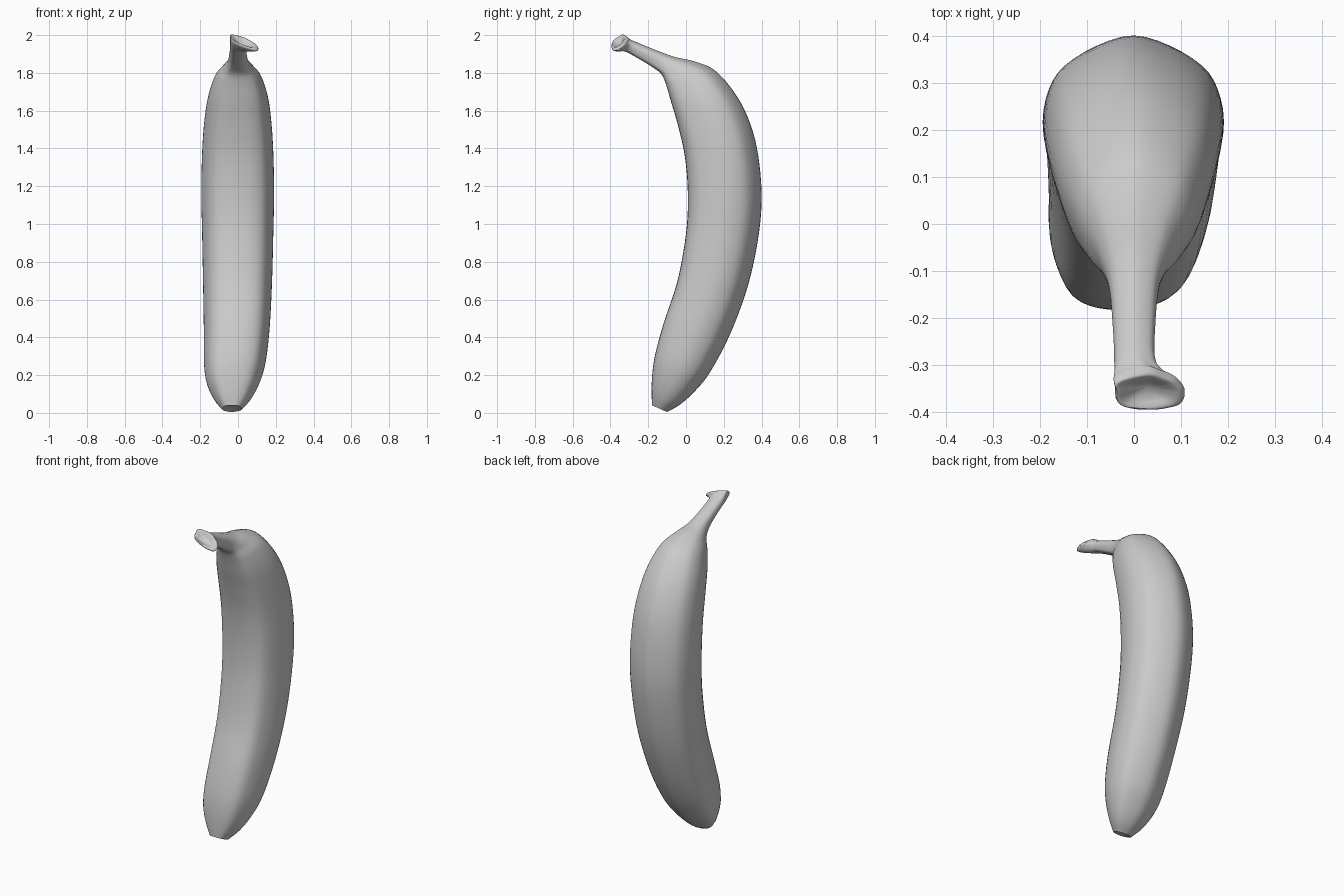
import bpy, bmesh, math, random
from mathutils import Vector

if "Cube" in bpy.data.objects:
    bpy.data.objects.remove(bpy.data.objects["Cube"])

random.seed(4)

# Stations: inner y, inner z, outer y, outer z, left x, right x, sideways tilt
BODY = [
    (-.180, .040, -.100, .005, -.085, .020, 0),
    (-.182, .110, -.030, .045, -.128, .068, 0),
    (-.179, .200, .050, .118, -.165, .112, 0),
    (-.163, .310, .130, .220, -.180, .145, 0),
    (-.120, .470, .235, .420, -.181, .167, 0),
    (-.045, .700, .330, .680, -.185, .180, 0),
    (.000, .950, .386, .950, -.190, .187, 0),
    (.010, 1.150, .400, 1.170, -.194, .191, 0),
    (-.005, 1.350, .376, 1.400, -.190, .187, 0),
    (-.042, 1.520, .325, 1.570, -.178, .176, 0),
    (-.080, 1.650, .250, 1.705, -.157, .157, 0),
    (-.108, 1.745, .150, 1.815, -.122, .122, 0),
    (-.132, 1.795, .040, 1.862, -.082, .082, 0),
    (-.180, 1.832, -.065, 1.886, -.055, .055, 0),
    (-.250, 1.875, -.190, 1.933, -.045, .045, 0),
    (-.315, 1.910, -.270, 1.966, -.042, .046, 0),
]
# Torn crown at the end of the stem, turning in to a shallow hollow
CROWN = [
    (-.355, 1.918, -.298, 1.975, -.044, .075, -.25),
    (-.393, 1.930, -.310, 1.978, -.045, .113, -.38),
    (-.394, 1.945, -.325, 1.985, -.038, .104, -.38),
    (-.375, 1.942, -.335, 1.967, -.010, .070, -.30),
]
# Half of the ridged cross-section: side, inner (-1) to outer (+1)
HALF = [(0, -1), (.42, -.96), (.74, -.78), (.93, -.36), (1, .06),
        (.93, .42), (.76, .67), (.40, .89), (0, 1)]
SECTION = HALF + [(-u, v) for u, v in HALF[-2:0:-1]]


def spline(points, steps, closed):
    """Catmull-Rom interpolation of points of any dimension."""
    n, out = len(points), []
    pick = (lambda i: points[i % n]) if closed else (lambda i: points[max(0, min(n - 1, i))])
    for i in range(n if closed else n - 1):
        a, b, c, d = (pick(i + k) for k in (-1, 0, 1, 2))
        for s in range(steps):
            t = s / steps
            out.append(tuple(.5 * (2 * q + (r - p) * t + (2 * p - 5 * q + 4 * r - w) * t * t
                                   + (3 * q - p - 3 * r + w) * t ** 3)
                             for p, q, r, w in zip(a, b, c, d)))
    if not closed:
        out.append(tuple(points[-1]))
    return out


section = spline(SECTION, 3, True)
stations = spline(BODY + CROWN, 5, False)
crown_start = (len(BODY) - 1) * 5
bumps = [random.uniform(-1, 1) for _ in range(12)]
bm = bmesh.new()
rings = []

# Skin swept through the stations
for k, (iy, iz, oy, oz, xl, xr, tilt) in enumerate(stations):
    inner, outer = Vector((0, iy, iz)), Vector((0, oy, oz))
    mid, half = (inner + outer) / 2, (outer - inner) / 2
    cx, hx = (xl + xr) / 2, (xr - xl) / 2
    rough = .13 * min(1, max(0, (k - crown_start) / 8))
    ring = []
    for j, (u, v) in enumerate(section):
        f = j / len(section) * 12
        a, b = bumps[int(f) % 12], bumps[(int(f) + 1) % 12]
        t = (1 - math.cos(math.pi * (f % 1))) / 2
        g = 1 + rough * (a + (b - a) * t)
        p = mid + half * v * g
        p.x = cx + hx * u * g
        p.z += tilt * hx * u * g
        ring.append(bm.verts.new(p))
    rings.append(ring)
n = len(section)
for a, b in zip(rings, rings[1:]):
    for j in range(n):
        bm.faces.new((a[j], a[(j + 1) % n], b[(j + 1) % n], b[j]))


def cap(ring, push):
    """Close an end with a fan to a slightly recessed centre."""
    c = sum((v.co for v in ring), Vector()) / n + Vector(push)
    centre = bm.verts.new(c)
    for j in range(n):
        bm.faces.new((ring[j], ring[(j + 1) % n], centre))


cap(rings[0], (0, .004, .012))
cap(rings[-1], (0, .012, -.008))
bmesh.ops.recalc_face_normals(bm, faces=bm.faces[:])

mesh = bpy.data.meshes.new("banana")
bm.to_mesh(mesh)
bm.free()
banana = bpy.data.objects.new("banana", mesh)
bpy.context.collection.objects.link(banana)
bpy.context.view_layer.objects.active = banana
banana.select_set(True)
bpy.ops.object.shade_smooth_by_angle(angle=math.radians(40))
